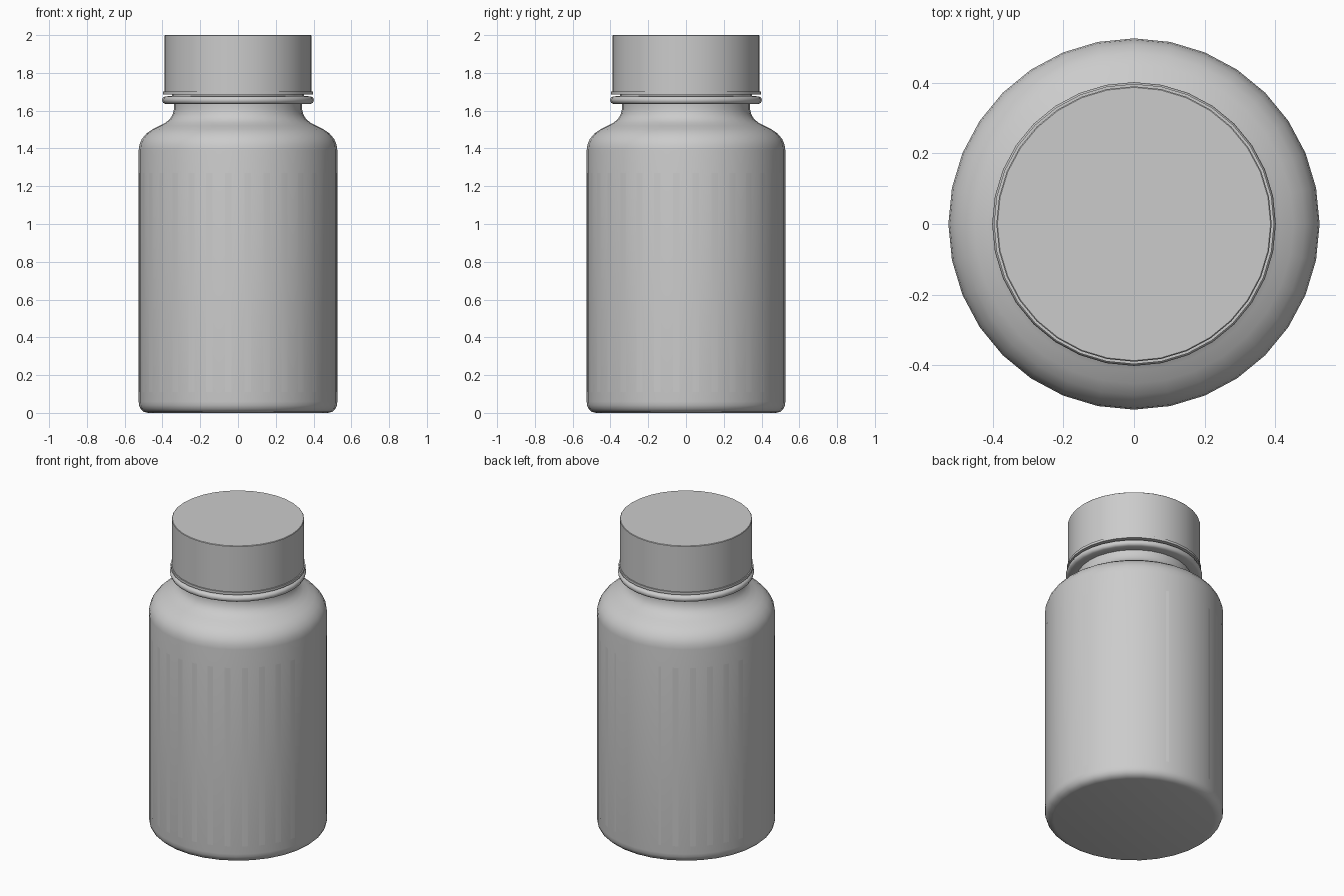
import bpy, bmesh
from math import cos, sin, pi, radians

if "Cube" in bpy.data.objects:
    bpy.data.objects.remove(bpy.data.objects["Cube"])

SIDES = 32


def lathe(name, profile, start=0.0, first=0, count=SIDES, closed_profile=False, angle=35):
    """Revolve (radius, z) points around z; radius 0 at an end closes the form."""
    bm = bmesh.new()
    full = count == SIDES
    columns = count if full else count + 1
    rings = []
    for r, z in profile:
        if r == 0:
            rings.append([bm.verts.new((0, 0, z))] * columns)
        else:
            rings.append([bm.verts.new((r * cos(start + 2 * pi * (first + i) / SIDES),
                                        r * sin(start + 2 * pi * (first + i) / SIDES), z))
                          for i in range(columns)])
    pairs = list(zip(rings, rings[1:]))
    if closed_profile:
        pairs.append((rings[-1], rings[0]))
    for a, b in pairs:
        for i in range(count):
            j = (i + 1) % columns
            quad = [a[i], a[j], b[j], b[i]]
            bm.faces.new(list(dict.fromkeys(quad)))
    if full:
        bmesh.ops.recalc_face_normals(bm, faces=bm.faces)
    mesh = bpy.data.meshes.new(name)
    bm.to_mesh(mesh)
    bm.free()
    ob = bpy.data.objects.new(name, mesh)
    bpy.context.collection.objects.link(ob)
    bpy.ops.object.select_all(action='DESELECT')
    ob.select_set(True)
    bpy.context.view_layer.objects.active = ob
    bpy.ops.object.shade_smooth_by_angle(angle=radians(angle))
    return ob


# Bottle: rounded foot, straight wall, domed shoulder, neck and rounded collar
lathe("bottle", [
    (0, 0), (0.475, 0), (0.499, 0.006), (0.516, 0.021), (0.524, 0.04), (0.526, 0.06),
    (0.526, 1.39), (0.522, 1.42), (0.509, 1.45), (0.485, 1.479), (0.452, 1.502),
    (0.415, 1.52), (0.385, 1.536), (0.36, 1.556), (0.346, 1.58), (0.340, 1.605),
    (0.340, 1.635), (0.385, 1.636), (0.397, 1.642), (0.402, 1.656), (0.397, 1.670),
    (0.385, 1.676), (0.350, 1.677), (0.350, 1.96), (0, 1.96)], angle=50)

# Label: a thin wrap, half a facet out of step, with a gap at the back
lathe("label", [(0.5252, 0.11), (0.5252, 1.27)], start=pi / SIDES, first=9, count=SIDES - 3)

# Seal ring below the cap
lathe("seal_ring", [(0.350, 1.686), (0.397, 1.686), (0.397, 1.702), (0.350, 1.702)],
      closed_profile=True)

# Cap
lathe("cap", [(0, 1.698), (0.390, 1.698), (0.390, 1.997), (0.387, 2.0), (0, 2.0)])
